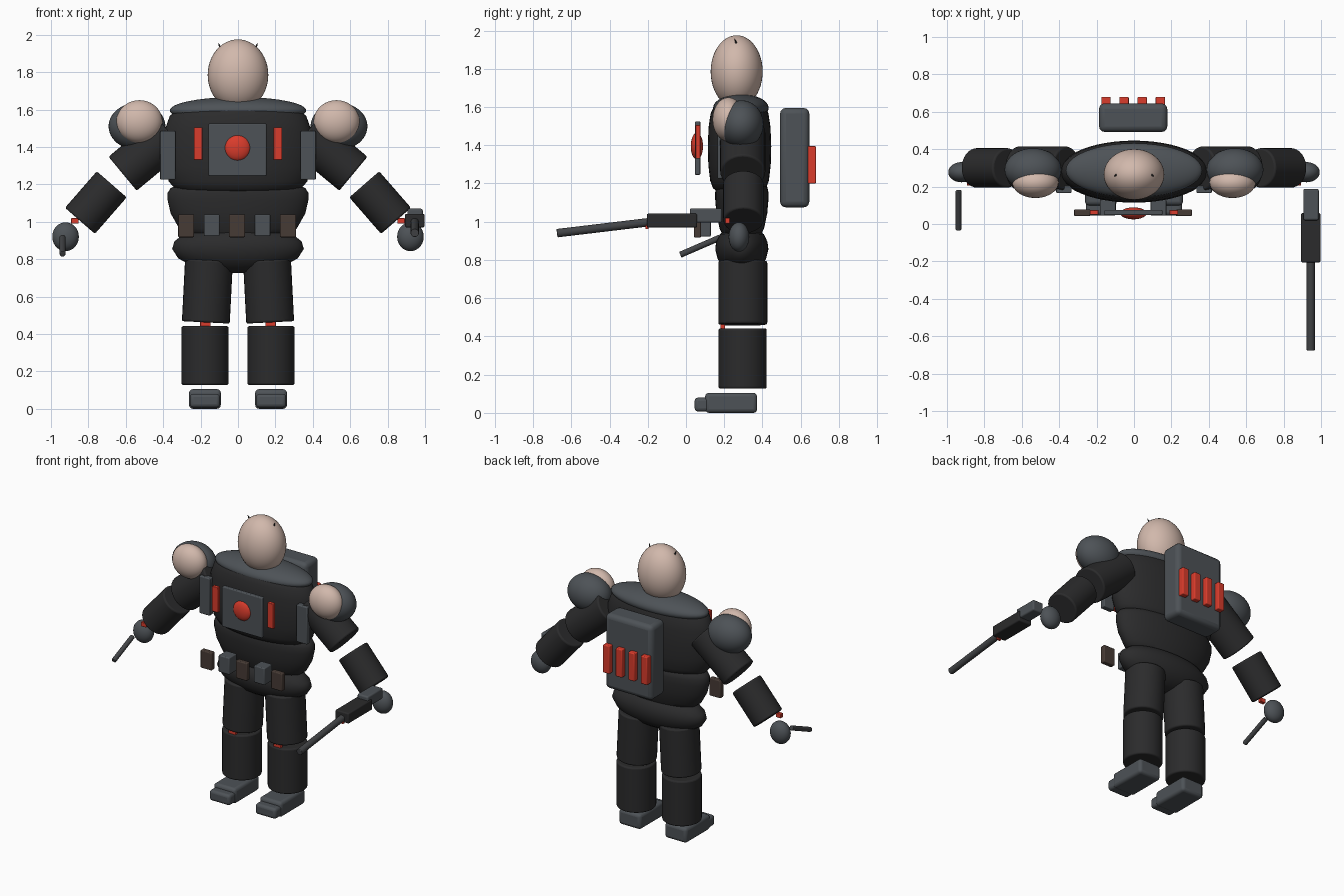
import bpy, bmesh, math
from mathutils import Vector

if "Cube" in bpy.data.objects:
    bpy.data.objects.remove(bpy.data.objects["Cube"])


def material(name, rgb):
    m = bpy.data.materials.new(name)
    m.diffuse_color = (*rgb, 1)
    m.use_nodes = True
    m.node_tree.nodes["Principled BSDF"].inputs["Base Color"].default_value = m.diffuse_color
    return m


BLACK = material("black_suit", (0.024, 0.024, 0.025))
GREY = material("slate_grey", (0.075, 0.085, 0.095))
STEEL = material("barrel_steel", (0.055, 0.058, 0.062))
SKIN = material("pale_skin", (0.64, 0.48, 0.41))
RED = material("signal_red", (0.70, 0.045, 0.025))
BROWN = material("pouch_brown", (0.062, 0.043, 0.035))


def finish(name, bm, mat, bevel=0.0, angle=40):
    bmesh.ops.recalc_face_normals(bm, faces=bm.faces)
    me = bpy.data.meshes.new(name)
    bm.to_mesh(me)
    bm.free()
    ob = bpy.data.objects.new(name, me)
    bpy.context.collection.objects.link(ob)
    me.materials.append(mat)
    if bevel:
        mod = ob.modifiers.new("bevel", "BEVEL")
        mod.width, mod.segments = bevel, 3
        mod.limit_method, mod.angle_limit = "ANGLE", math.radians(40)
    bpy.context.view_layer.objects.active = ob
    bpy.ops.object.select_all(action="DESELECT")
    ob.select_set(True)
    bpy.ops.object.shade_smooth_by_angle(angle=math.radians(angle))
    return ob


def box(name, lo, hi, mat, bevel=0.006):
    bm = bmesh.new()
    bmesh.ops.create_cube(bm, size=1)
    lo, hi = Vector(lo), Vector(hi)
    for v in bm.verts:
        v.co = (lo + hi) / 2 + v.co * (hi - lo)
    return finish(name, bm, mat, bevel)


def ball(name, c, r, mat):
    bm = bmesh.new()
    bmesh.ops.create_uvsphere(bm, u_segments=40, v_segments=24, radius=1)
    for v in bm.verts:
        v.co = Vector(c) + v.co * Vector(r)
    return finish(name, bm, mat)


def tube(name, a, b, r, mat, bevel=0.01, r2=None):
    a, b = Vector(a), Vector(b)
    bm = bmesh.new()
    bmesh.ops.create_cone(bm, cap_ends=True, segments=32, radius1=r,
                          radius2=r if r2 is None else r2, depth=(b - a).length)
    q = (b - a).to_track_quat("Z", "Y")
    for v in bm.verts:
        v.co = (a + b) / 2 + q @ v.co
    return finish(name, bm, mat, bevel)


def oval_body(name, profile, depth, y, mat, n=48):
    """Loft of oval rings from (height, half width) pairs."""
    bm = bmesh.new()
    rings = []
    for z, r in profile:
        rings.append([bm.verts.new((r * math.cos(t), y + depth * r * math.sin(t), z))
                      for t in (2 * math.pi * i / n for i in range(n))])
    for lower, upper in zip(rings, rings[1:]):
        for i in range(n):
            j = (i + 1) % n
            bm.faces.new((lower[i], lower[j], upper[j], upper[i]))
    bm.faces.new(rings[0])
    bm.faces.new(rings[-1])
    return finish(name, bm, mat, angle=60)


# Head and collar
ball("head", (0, 0.265, 1.79), (0.162, 0.136, 0.19), SKIN)
ball("collar", (0, 0.287, 1.60), (0.365, 0.145, 0.072), GREY)

# Torso
oval_body("chest", [(1.165, 0.28), (1.18, 0.335), (1.22, 0.37), (1.30, 0.393),
                    (1.40, 0.40), (1.50, 0.39), (1.57, 0.365), (1.61, 0.32),
                    (1.63, 0.25)], 0.415, 0.28, BLACK)
oval_body("abdomen", [(0.92, 0.25), (0.97, 0.315), (1.05, 0.36), (1.12, 0.376),
                      (1.16, 0.376), (1.185, 0.36), (1.21, 0.30)], 0.37, 0.292, BLACK)
oval_body("pelvis", [(0.732, 0.06), (0.74, 0.14), (0.77, 0.25), (0.81, 0.32),
                     (0.86, 0.352), (0.90, 0.34), (0.94, 0.29), (0.97, 0.18)],
          0.395, 0.292, BLACK)

# Chest plate with round lamp
box("chest_plate", (-0.158, 0.047, 1.25), (0.152, 0.075, 1.53), GREY)
ball("chest_lamp", (-0.003, 0.057, 1.40), (0.07, 0.032, 0.07), RED)

# Belt pouches, alternating colour
for i in range(5):
    x = -0.277 + 0.136 * i
    if i % 2:
        box(f"belt_pouch_{i}", (x - 0.042, 0.045, 0.928), (x + 0.042, 0.13, 1.045), GREY)
    else:
        box(f"belt_pouch_{i}", (x - 0.043, 0.042, 0.922), (x + 0.043, 0.078, 1.045), BROWN)

# Backpack and canisters
box("backpack", (-0.187, 0.492, 1.08), (0.178, 0.645, 1.60), GREY, 0.03)
for i in range(4):
    x = -0.15 + 0.097 * i
    box(f"backpack_canister_{i}", (x - 0.025, 0.63, 1.205), (x + 0.025, 0.68, 1.40), RED)

# Mirrored parts
for side, s in (("left", -1), ("right", 1)):
    def sbox(name, x, w, y0, y1, z0, z1, mat, bevel=0.006):
        box(f"{side}_{name}", (s * x - w / 2, y0, z0), (s * x + w / 2, y1, z1), mat, bevel)

    # Small horn points on the head
    tube(f"{side}_head_point", (s * 0.092, 0.265, 1.93), (s * 0.105, 0.255, 1.962),
         0.008, BLACK, 0, 0.001)

    # Chest stripes and side plates
    sbox("chest_stripe", 0.213, 0.046, 0.05, 0.075, 1.335, 1.51, RED, 0.004)
    sbox("side_plate", 0.375, 0.082, 0.165, 0.205, 1.23, 1.49, GREY)

    # Shoulder and arm
    ball(f"{side}_shoulder", (s * 0.54, 0.29, 1.515), (0.152, 0.115, 0.125), GREY)
    ball(f"{side}_shoulder_pad", (s * 0.527, 0.222, 1.54), (0.123, 0.083, 0.115), SKIN)
    tube(f"{side}_upper_arm", (s * 0.36, 0.297, 1.475), (s * 0.617, 0.297, 1.262), 0.118, BLACK)
    tube(f"{side}_forearm", (s * 0.675, 0.30, 1.205), (s * 0.845, 0.30, 1.01), 0.106, BLACK)
    sbox("wrist_light", 0.872, 0.04, 0.205, 0.23, 0.995, 1.025, RED, 0.003)
    ball(f"{side}_hand", (s * 0.922, 0.277, 0.925), (0.071, 0.054, 0.077), GREY)

    # Leg and boot
    tube(f"{side}_thigh", (s * 0.155, 0.297, 0.80), (s * 0.172, 0.297, 0.467), 0.128, BLACK)
    sbox("knee_light", 0.174, 0.056, 0.18, 0.205, 0.44, 0.475, RED, 0.003)
    tube(f"{side}_shin", (s * 0.176, 0.296, 0.132), (s * 0.176, 0.296, 0.447), 0.126, BLACK)
    sbox("boot", 0.177, 0.17, 0.10, 0.372, 0.005, 0.11, GREY, 0.02)
    sbox("boot_toe", 0.177, 0.16, 0.045, 0.13, 0.012, 0.085, GREY, 0.018)

# Baton in one hand
tube("baton", (-0.938, 0.178, 0.922), (-0.938, -0.03, 0.832), 0.016, STEEL, 0.004)

# Rifle in the other hand
box("rifle_stock", (0.905, 0.02, 1.0), (0.988, 0.188, 1.075), GREY, 0.01)
box("rifle_body", (0.893, -0.205, 0.975), (0.997, 0.058, 1.047), BLACK, 0.008)
box("rifle_light", (0.93, -0.212, 0.966), (0.96, -0.195, 0.99), RED, 0.003)
tube("rifle_barrel", (0.945, -0.19, 1.003), (0.945, -0.675, 0.945), 0.022, STEEL, 0.004)

# Rest the boots on the ground
for ob in bpy.data.objects:
    ob.location.z -= 0.005
